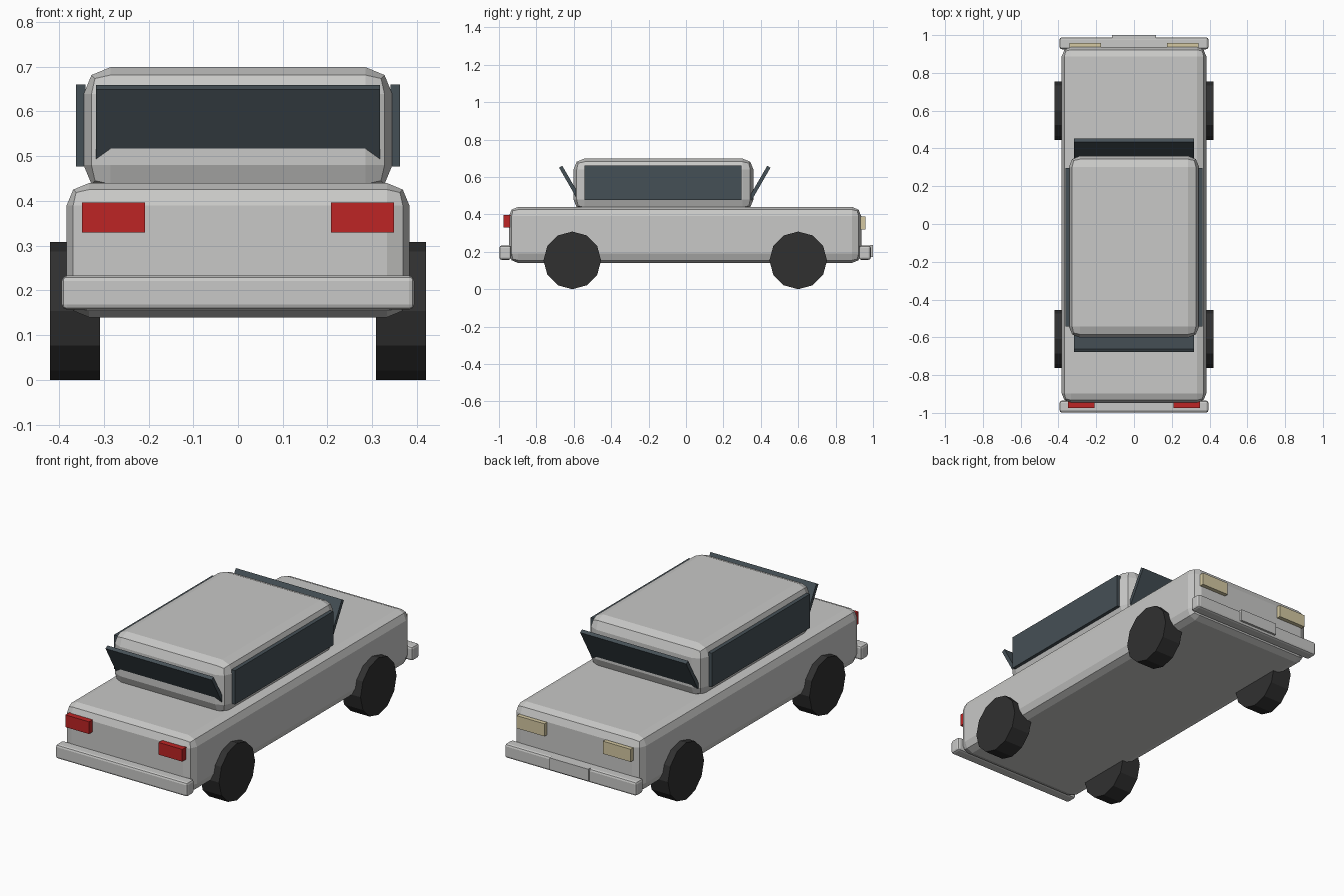
import bpy
import math

cube = bpy.data.objects.get("Cube")
if cube:
    bpy.data.objects.remove(cube, do_unlink=True)


def material(name, rgb):
    m = bpy.data.materials.new(name)
    m.use_nodes = True
    colour = (*rgb, 1)
    m.diffuse_color = colour
    bsdf = next(n for n in m.node_tree.nodes if n.type == 'BSDF_PRINCIPLED')
    bsdf.inputs["Base Color"].default_value = colour
    return m


PAINT = material("silver paint", (0.58, 0.58, 0.57))
GLASS = material("dark glass", (0.06, 0.08, 0.093))
RUBBER = material("black rubber", (0.03, 0.03, 0.03))
RED = material("red lens", (0.51, 0.018, 0.018))
CREAM = material("cream lens", (0.66, 0.58, 0.36))


def finish(name, mat):
    ob = bpy.context.object
    ob.name = name
    ob.data.materials.append(mat)
    return ob


def box(name, mat, x, y, z, bevel=0, segments=2, tilt=0):
    """Box from (min, max) ranges, optionally bevelled and tilted about x."""
    ranges = (x, y, z)
    bpy.ops.mesh.primitive_cube_add(size=1, location=[(a + b) / 2 for a, b in ranges])
    ob = finish(name, mat)
    size = [b - a for a, b in ranges]
    for v in ob.data.vertices:
        v.co = [c * s for c, s in zip(v.co, size)]
    ob.rotation_euler.x = math.radians(tilt)
    if bevel:
        mod = ob.modifiers.new("rounded edges", 'BEVEL')
        mod.width = bevel
        mod.segments = segments
    return ob


# Body and cabin
box("body", PAINT, (-0.383, 0.383), (-0.947, 0.937), (0.14, 0.44), 0.05)
box("cabin", PAINT, (-0.345, 0.345), (-0.602, 0.361), (0.42, 0.699), 0.06)

# Bumpers and plate
box("front_bumper", PAINT, (-0.394, 0.394), (-0.998, -0.935), (0.157, 0.233), 0.012)
box("rear_bumper", PAINT, (-0.394, 0.394), (0.925, 0.988), (0.157, 0.233), 0.012)
box("rear_plate", PAINT, (-0.116, 0.116), (0.98, 1.0), (0.172, 0.236))

# Tilted end windows
for name, y, tilt in (("front_window", -0.62, 30), ("rear_window", 0.393, -30)):
    box(name, GLASS, (-0.317, 0.317), (y - 0.01, y + 0.01), (0.468, 0.668), tilt=tilt)

for side, s in (("left", 1), ("right", -1)):
    def across(a, b):
        return sorted((s * a, s * b))

    # Side windows and lamps
    box(side + "_side_window", GLASS, across(0.341, 0.362), (-0.543, 0.297), (0.477, 0.66))
    box(side + "_front_lamp", RED, across(0.208, 0.349), (-0.975, -0.935), (0.33, 0.396))
    box(side + "_rear_lamp", CREAM, across(0.175, 0.341), (0.92, 0.959), (0.32, 0.388))

    # Wheels
    for end, y in (("front", -0.608), ("rear", 0.6)):
        bpy.ops.mesh.primitive_cylinder_add(
            vertices=12, radius=0.154, depth=0.112,
            location=(s * 0.364, y, 0.154), rotation=(0, math.pi / 2, 0))
        finish(f"{end}_{side}_wheel", RUBBER)
